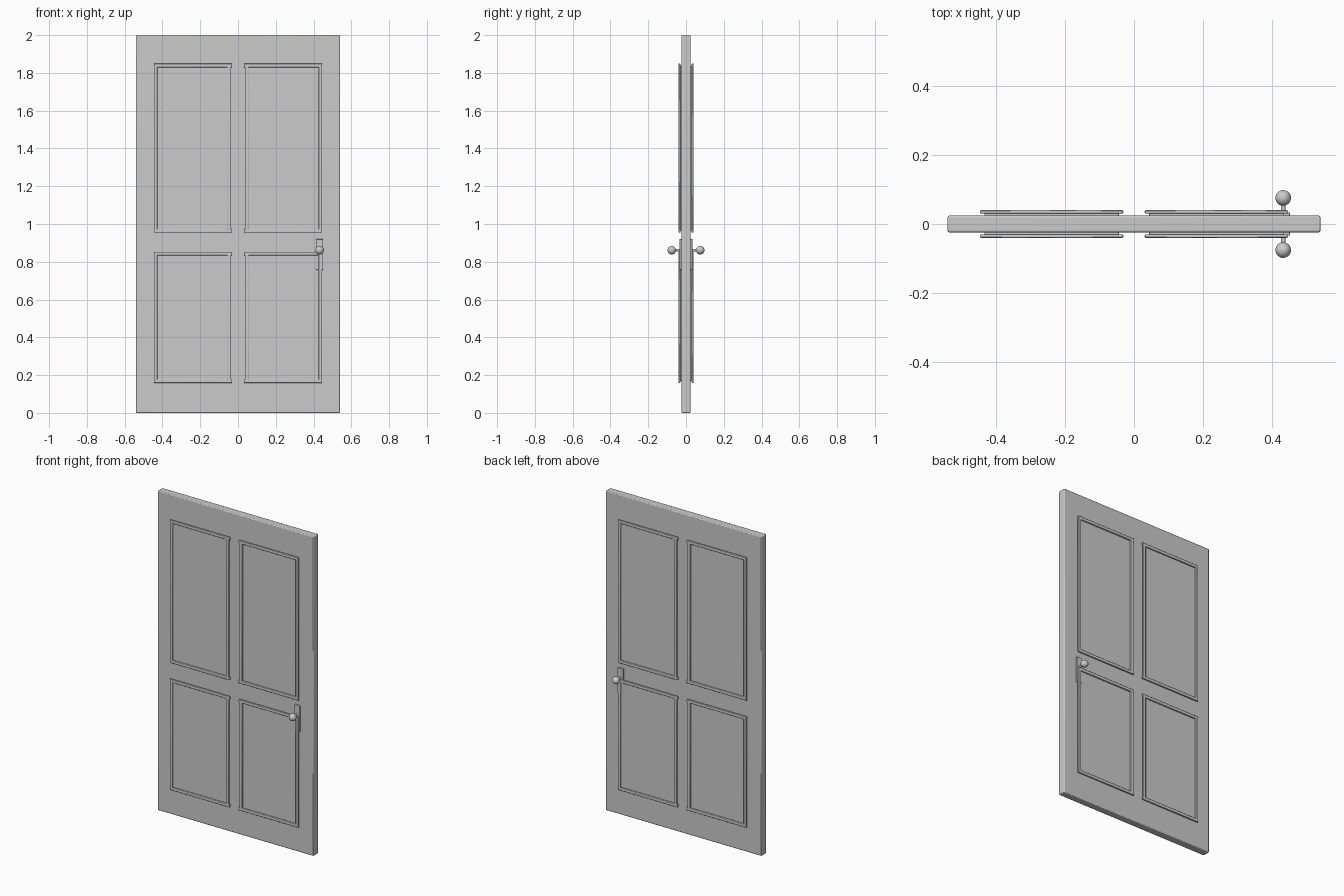
import bpy
import math

if "Cube" in bpy.data.objects:
    bpy.data.objects.remove(bpy.data.objects["Cube"])

grey = bpy.data.materials.new("door_grey")
grey.diffuse_color = (0.6, 0.6, 0.6, 1)
grey.use_nodes = True
grey.node_tree.nodes["Principled BSDF"].inputs["Base Color"].default_value = grey.diffuse_color


def finish(obj, name):
    obj.name = name
    obj.data.materials.append(grey)
    bpy.ops.object.shade_smooth_by_angle(angle=math.radians(35))
    return obj


def box(name, x, y, z, bevel):
    """Bevelled box from (min, max) ranges."""
    x, y, z = sorted(x), sorted(y), sorted(z)
    bpy.ops.mesh.primitive_cube_add(size=1, location=[(r[0] + r[1]) / 2 for r in (x, y, z)])
    obj = bpy.context.object
    obj.scale = [r[1] - r[0] for r in (x, y, z)]
    bpy.ops.object.transform_apply(location=False, rotation=False, scale=True)
    mod = obj.modifiers.new("soft_edges", 'BEVEL')
    mod.width = bevel
    mod.segments = 2
    return finish(obj, name)


# Door slab
box("door_slab", (-0.54, 0.54), (-0.024, 0.024), (0, 2), 0.005)

BAR = 0.02      # moulding width
OUT, IN = 0.446, 0.031

for face, side in ((-1, "front"), (1, "back")):
    panel_y = (face * 0.02, face * 0.031)
    bar_y = (face * 0.030, face * 0.040)
    for sx, col in ((-1, "left"), (1, "right")):
        for z0, z1, row in ((0.158, 0.853, "lower"), (0.954, 1.849, "upper")):
            tag = f"{side}_{row}_{col}"
            # Raised panel, its edge tucked under the moulding
            box("panel_" + tag, (sx * (OUT - 0.013), sx * (IN + 0.013)), panel_y,
                (z0 + 0.012, z1 - 0.012), 0.001)
            # Moulding: full-length rails, inner stile set back slightly
            for za, part in ((z0, "bottom_rail"), (z1 - BAR, "top_rail")):
                box(f"{part}_{tag}", (sx * OUT, sx * IN), bar_y, (za, za + BAR), 0.003)
            box("outer_stile_" + tag, (sx * OUT, sx * (OUT - BAR)), bar_y, (z0, z1), 0.003)
            box("inner_stile_" + tag, (sx * (IN + 0.005), sx * (IN + 0.005 + BAR)), bar_y,
                (z0 + 0.004, z1 - 0.004), 0.003)

    # Lock plate, stem and round knob
    box("lock_plate_" + side, (0.413, 0.451), (face * 0.022, face * 0.034), (0.757, 0.92), 0.002)
    bpy.ops.mesh.primitive_cylinder_add(vertices=24, radius=0.007, depth=0.045,
                                        location=(0.432, face * 0.0475, 0.861),
                                        rotation=(math.pi / 2, 0, 0))
    finish(bpy.context.object, "knob_stem_" + side)
    bpy.ops.mesh.primitive_uv_sphere_add(segments=32, ring_count=16, radius=0.0225,
                                         location=(0.432, face * 0.0755, 0.861),
                                         rotation=(math.pi / 2, 0, 0))
    finish(bpy.context.object, "knob_" + side)
